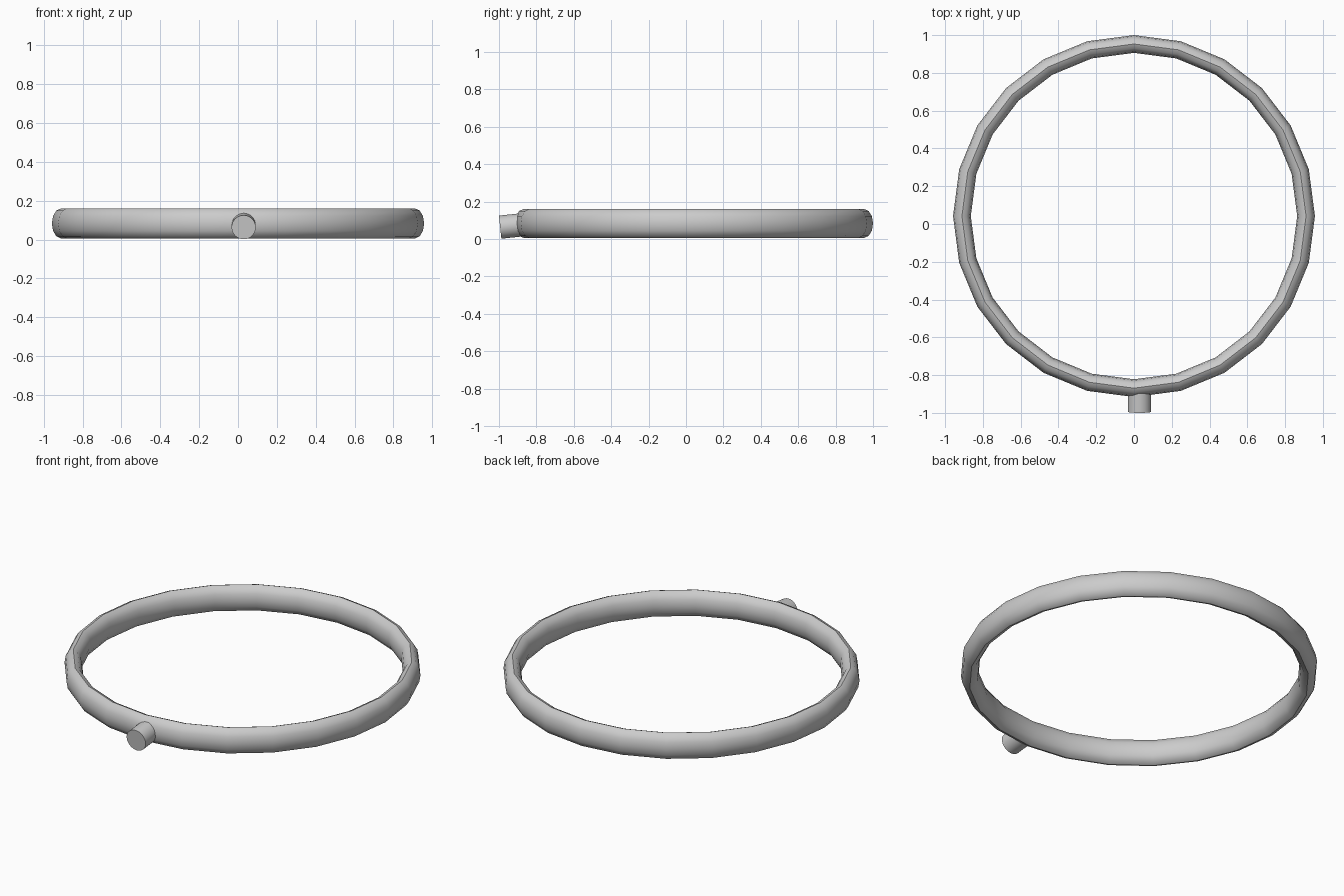
import bpy, bmesh
from math import sin, cos, pi, radians
from mathutils import Matrix

cube = bpy.data.objects.get("Cube")
if cube:
    bpy.data.objects.remove(cube)

grey = bpy.data.materials.new("plain grey")
grey.use_nodes = True
grey.diffuse_color = (0.6, 0.6, 0.6, 1)
grey.node_tree.nodes["Principled BSDF"].inputs["Base Color"].default_value = (0.6, 0.6, 0.6, 1)


def make_object(name, bm, angle):
    bmesh.ops.recalc_face_normals(bm, faces=bm.faces)
    mesh = bpy.data.meshes.new(name)
    bm.to_mesh(mesh)
    bm.free()
    mesh.materials.append(grey)
    obj = bpy.data.objects.new(name, mesh)
    bpy.context.collection.objects.link(obj)
    bpy.ops.object.select_all(action='DESELECT')
    obj.select_set(True)
    bpy.context.view_layer.objects.active = obj
    bpy.ops.object.shade_smooth_by_angle(angle=radians(angle))
    return obj


# Ring: a tall elliptical section swept around the centre
SEGMENTS, SIDES = 24, 12
bm = bmesh.new()
section = []
for i in range(SIDES):
    a = 2 * pi * i / SIDES
    section.append(bm.verts.new((0.911 + 0.047 * cos(a), 0, 0.077 * sin(a))))
edges = [bm.edges.new((section[i], section[(i + 1) % SIDES])) for i in range(SIDES)]
bmesh.ops.spin(bm, geom=section + edges, cent=(0, 0, 0), axis=(0, 0, 1),
               angle=2 * pi, steps=SEGMENTS, use_merge=True)
bmesh.ops.remove_doubles(bm, verts=bm.verts, dist=0.0001)
ring = make_object("ring", bm, 40)
ring.location = (0, 0.042, 0.083)

# Peg: a short, slightly tilted cylinder sunk into the front of the ring
bm = bmesh.new()
bmesh.ops.create_cone(bm, cap_ends=True, segments=32, radius1=0.062, radius2=0.062,
                      depth=0.13, matrix=Matrix.Rotation(radians(-84), 4, 'X'))
peg = make_object("peg", bm, 40)
peg.location = (0.029, -0.929, 0.07)
